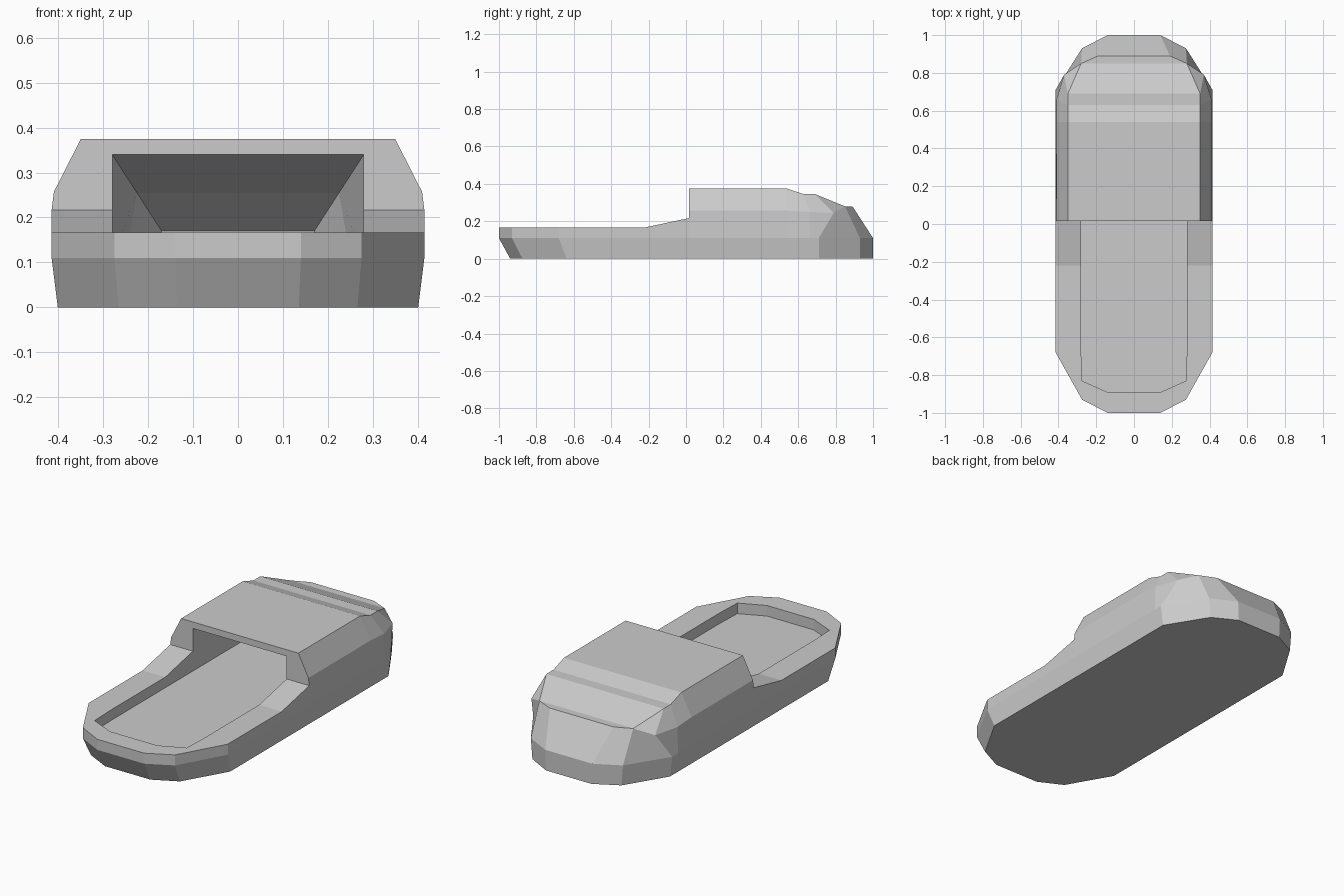
import bpy, bmesh

if "Cube" in bpy.data.objects:
    bpy.data.objects.remove(bpy.data.objects["Cube"])

bm = bmesh.new()
cache = {}


def vert(p):
    key = tuple(round(c, 4) for c in p)
    if key not in cache:
        cache[key] = bm.verts.new(key)
    return cache[key]


def face(points):
    """Add a face, skipping repeated corners and collapsed faces."""
    vs = list(dict.fromkeys(vert(p) for p in points))
    if len(vs) > 2 and not bm.faces.get(vs):
        bm.faces.new(vs)


def strip(a, b):
    """Quads between two rows of equal length."""
    for i in range(len(a) - 1):
        face([a[i], a[i + 1], b[i + 1], b[i]])


def centre(row):
    """Project a row onto the mirror plane."""
    return [(0, y, z) for x, y, z in row]


def at(plan, z):
    return [(x, y, z) for x, y in plan]


# Right half plan of the sole, heel (-y) then toe (+y)
M = 0.015
heel = [(0, -1), (.14, -1), (.275, -.93), (.415, -.68), (.415, -.22), (.415, M)]
toe = [(.415, M), (.415, .54), (.415, .66), (.415, .71), (.275, .93), (.14, 1), (0, 1)]
heel_base = [(x * .967, max(y * .94, -.94) if y < -.5 else y) for x, y in heel]
toe_base = [(x * .967, y) for x, y in toe]

# Sole underside and lower walls
for base, plan in ((heel_base, heel), (toe_base, toe)):
    strip(at(base, 0), centre(at(base, 0)))
    strip(at(base, 0), at(plan, .11))

# Heel rim, rising towards the mouth, and the recessed footbed
rim_z = [.167] * 5 + [.217]
inner = [(0, -.89), (.14, -.89), (.275, -.83), (.28, -.68), (.28, -.22), (.28, M)]
rim_out = [(x, y, z) for (x, y), z in zip(heel, rim_z)]
rim_in = [(x, y, z) for (x, y), z in zip(inner, rim_z)]
strip(at(heel, .11), rim_out)
strip(rim_out, rim_in)
strip(rim_in, at(inner, .11))
strip(at(inner, .11), centre(at(inner, .11)))

# Toe cap: shoulder line, top edge line, flat top
shoulder = [(.41, M, .257), (.41, .54, .257), (.41, .66, .25), (.37, .79, .245),
            (.28, .85, .28), (.19, .89, .28), (0, .89, .28)]
top = [(.35, M, .375), (.35, .54, .375), (.35, .63, .345), (.35, .69, .345)] + shoulder[4:]
toe_mid = at(toe, .11)
face([toe_mid[0], toe_mid[1], shoulder[1], shoulder[0], rim_out[-1]])
strip(toe_mid[1:], shoulder[1:])
strip(shoulder, top)
strip(top, centre(top))

# Cavity inside the toe, ceiling sloping down to the tip
bed = at([(.28, M), (.28, .55), (.25, .76), (.18, .87), (0, .87)], .11)
roof = [(.28, M, .34), (.28, .55, .34), (.225, .76, .255), (.17, .87, .17), (0, .87, .17)]
strip(bed, centre(bed))
face([bed[0], bed[1], roof[1], roof[0], rim_in[-1]])
strip(bed[1:], roof[1:])
strip(roof, centre(roof))

# Front edge of the upper around the mouth
face([rim_out[-1], shoulder[0], top[0], (0, M, .375), (0, M, .34), roof[0], rim_in[-1]])

# Mirror the half and weld the seam
geom = bm.verts[:] + bm.edges[:] + bm.faces[:]
dup = bmesh.ops.duplicate(bm, geom=geom)["geom"]
for v in dup:
    if isinstance(v, bmesh.types.BMVert):
        v.co.x *= -1
bmesh.ops.remove_doubles(bm, verts=bm.verts[:], dist=1e-4)
bmesh.ops.dissolve_degenerate(bm, edges=bm.edges[:], dist=1e-5)
bmesh.ops.recalc_face_normals(bm, faces=bm.faces[:])

mesh = bpy.data.meshes.new("slipper")
bm.to_mesh(mesh)
bm.free()
bpy.context.collection.objects.link(bpy.data.objects.new("slipper", mesh))
